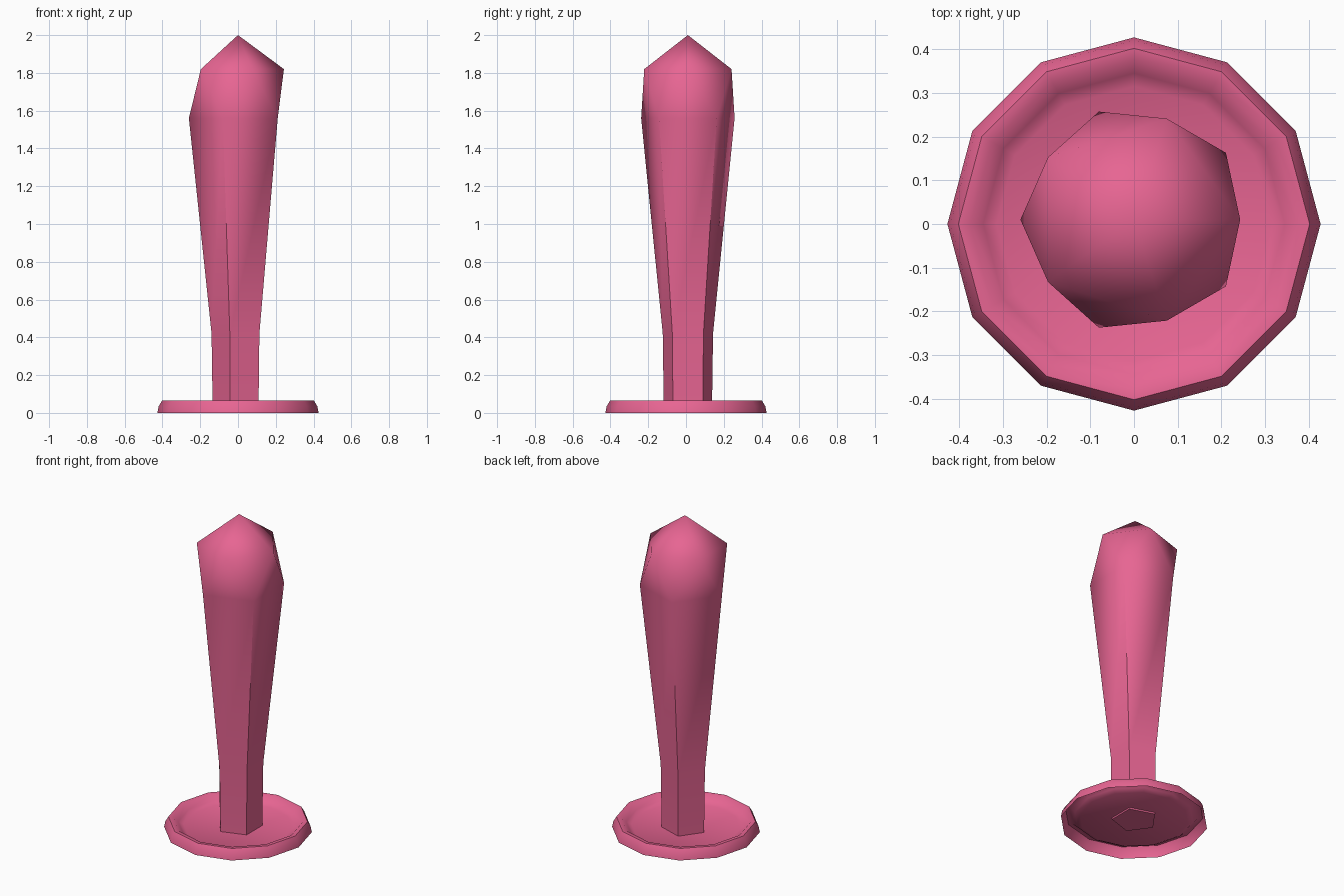
import bpy, bmesh, math

cube = bpy.data.objects.get("Cube")
if cube:
    bpy.data.objects.remove(cube)

# single pink colour
pink = bpy.data.materials.new("pink")
pink.use_nodes = True
colour = (0.8, 0.13, 0.29, 1)
pink.diffuse_color = colour
pink.node_tree.nodes["Principled BSDF"].inputs["Base Color"].default_value = colour


def ring(bm, sides, radius, z, turn=0.0, y=0.0):
    angles = [turn + math.tau * i / sides for i in range(sides)]
    return [bm.verts.new((radius * math.cos(a), y + radius * math.sin(a), z)) for a in angles]


def bridge(bm, low, high):
    n = len(low)
    for i in range(n):
        j = (i + 1) % n
        bm.faces.new((low[i], low[j], high[j], high[i]))


def finish(bm, name):
    mesh = bpy.data.meshes.new(name)
    bm.to_mesh(mesh)
    bm.free()
    mesh.materials.append(pink)
    obj = bpy.data.objects.new(name, mesh)
    bpy.context.collection.objects.link(obj)
    bpy.ops.object.select_all(action="DESELECT")
    obj.select_set(True)
    bpy.context.view_layer.objects.active = obj
    bpy.ops.object.shade_smooth_by_angle(angle=math.radians(60))


# five-sided shaft that widens into a faceted rounded head
AXIS_Y = 0.01
bm = bmesh.new()
foot = ring(bm, 5, 0.134, 0.01, math.pi, AXIS_Y)
waist = ring(bm, 5, 0.14, 0.42, math.pi, AXIS_Y)
head_low = ring(bm, 5, 0.26, 1.56, math.pi, AXIS_Y)
head_high = ring(bm, 5, 0.243, 1.82, math.pi * 1.2, AXIS_Y)
tip = bm.verts.new((0, AXIS_Y, 2))
bm.faces.new(foot[::-1])
bridge(bm, foot, waist)
bridge(bm, waist, head_low)
for i in range(5):
    j = (i + 1) % 5
    bm.faces.new((head_low[i], head_low[j], head_high[i]))
    bm.faces.new((head_low[j], head_high[j], head_high[i]))
    bm.faces.new((head_high[i], head_high[j], tip))
finish(bm, "shaft_and_head")

# twelve-sided dish base with a raised rolled rim, open underneath
profile = [(0.427, 0), (0.42, 0.035), (0.402, 0.065), (0.375, 0.063),
           (0.345, 0.035), (0.315, 0.02)]
bm = bmesh.new()
rings = [ring(bm, 12, r, z) for r, z in profile]
for outer, inner in zip(rings, rings[1:]):
    bridge(bm, outer, inner)
bm.faces.new(rings[-1])
finish(bm, "base_dish")
